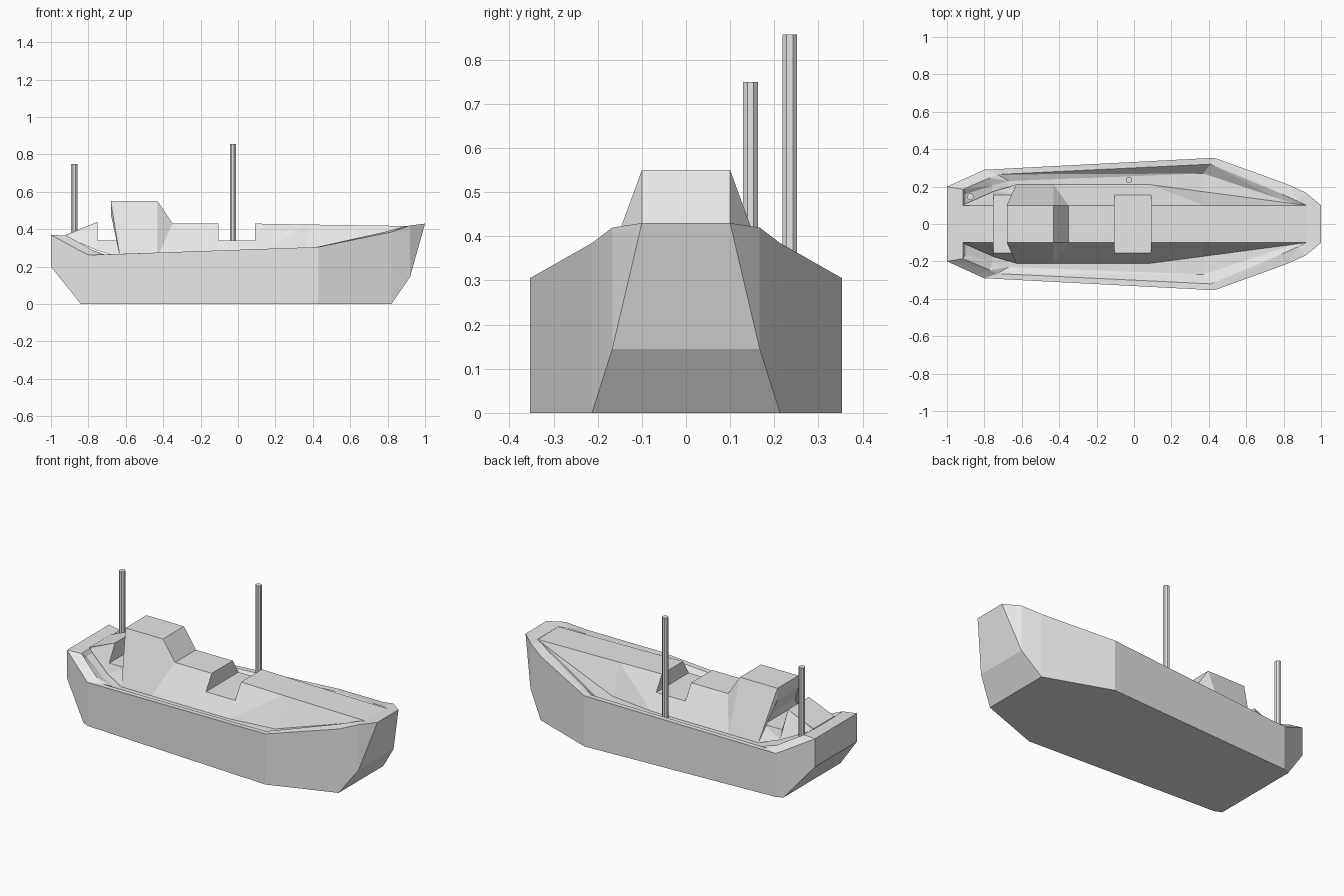
import bpy, bmesh

old = bpy.data.objects.get("Cube")
if old:
    bpy.data.objects.remove(old, do_unlink=True)

grey = bpy.data.materials.new("light grey")
grey.use_nodes = True
grey.diffuse_color = (0.8, 0.8, 0.8, 1)
grey.node_tree.nodes["Principled BSDF"].inputs["Base Color"].default_value = (0.8, 0.8, 0.8, 1)


def layered_shell(name, chains):
    """Join stacked half outlines, close both ends at the centreline, mirror across y."""
    bm = bmesh.new()
    for side in (1, -1):
        rows = []
        for chain in chains:
            first, last = chain[0], chain[-1]
            full = [(first[0], 0, first[2])] + chain + [(last[0], 0, last[2])]
            rows.append([(x, side * y, z) for x, y, z in full])
        flat = lambda row: [(x, 0, z) for x, y, z in row]
        rows = [flat(rows[0])] + rows + [flat(rows[-1])]
        verts = [[bm.verts.new(p) for p in row] for row in rows]
        for low, high in zip(verts, verts[1:]):
            for i in range(len(low) - 1):
                bm.faces.new((low[i], high[i + 1], high[i]))
                bm.faces.new((low[i], low[i + 1], high[i + 1]))
    bmesh.ops.remove_doubles(bm, verts=bm.verts, dist=0.0005)
    bmesh.ops.dissolve_degenerate(bm, edges=bm.edges, dist=0.0005)
    bmesh.ops.recalc_face_normals(bm, faces=bm.faces)
    bmesh.ops.dissolve_limit(bm, angle_limit=0.01, verts=bm.verts, edges=bm.edges)
    mesh = bpy.data.meshes.new(name)
    bm.to_mesh(mesh)
    bm.free()
    mesh.materials.append(grey)
    obj = bpy.data.objects.new(name, mesh)
    bpy.context.collection.objects.link(obj)
    return obj


# Hull: x, half width, keel height, rim height from stern to bow
stations = [(-1, .2, .2, .37), (-.84, .272, 0, .282), (-.8, .29, 0, .262),
            (.43, .354, 0, .305), (.82, .213, 0, .385),
            (.92, .167, .145, .42), (1, .1, .43, .43)]
keel = [(x, y, low) for x, y, low, top in stations]
rim = [(x, y, top) for x, y, low, top in stations]
inner_rim = [(-.915, .185, .365), (-.77, .247, .285), (-.73, .265, .265),
             (.41, .32, .303), (.78, .165, .385), (.88, .12, .412), (.92, .1, .418)]
deck = [(-.9, .16, .34), (-.76, .205, .27), (-.67, .23, .25),
        (.37, .27, .25), (.76, .14, .365), (.87, .105, .4), (.915, .095, .41)]
layered_shell("hull", [keel, rim, inner_rim, deck])

# Deckhouse: stepped top outline along the centre, with sloping sides
top = [(-.92, .1, .37), (-.75, .1, .44), (-.75, .155, .34), (-.63, .155, .34),
       (-.63, .14, .38), (-.68, .1, .48), (-.68, .1, .55), (-.43, .1, .55),
       (-.35, .1, .43), (-.105, .1, .43), (-.105, .155, .34), (.09, .155, .34),
       (.09, .1, .43), (.37, .1, .425), (.92, .1, .417)]


def foot(point):
    x = max(point[0], -.63) if point[2] > .45 else point[0]
    if x < -.67:
        t = (x + .92) / .25
        return (x, .1 + .11 * t, .36 - .11 * t)
    if x > .09:
        t = (x - .09) / .83
        return (x, .21 - .11 * t, .25 if x < .5 else .405)
    return (x, .21, .25)


layered_shell("deckhouse", [[foot(p) for p in top], top])

# Masts
for name, x, y, base, tip in (("stern_mast", -.875, .146, .33, .75),
                              ("middle_mast", -.027, .235, .25, .857)):
    bpy.ops.mesh.primitive_cylinder_add(vertices=8, radius=.018, depth=tip - base,
                                        location=(x, y, (base + tip) / 2),
                                        rotation=(0, 0, .3927))
    mast = bpy.context.object
    mast.name = name
    mast.data.materials.append(grey)
